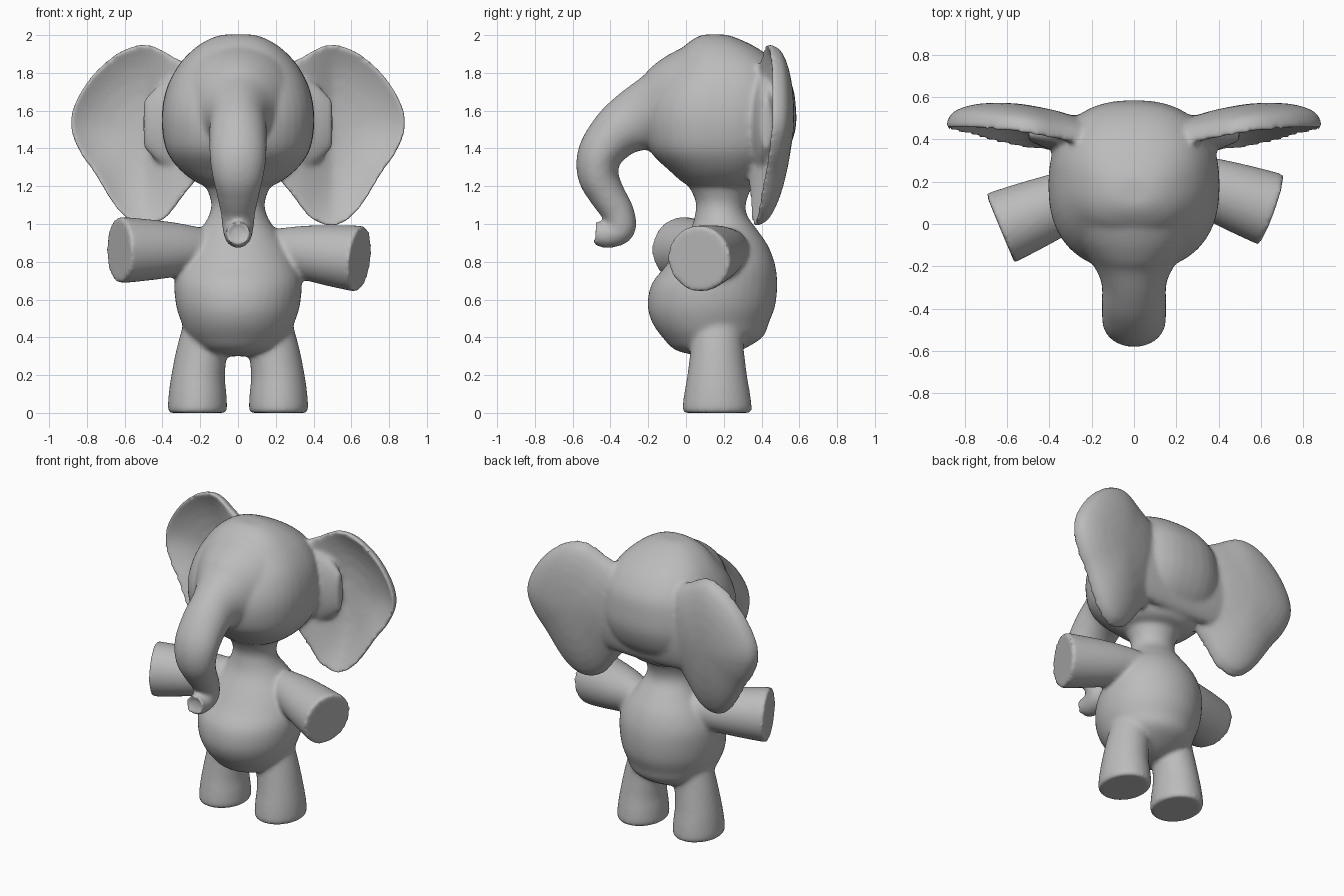
import bpy, bmesh, math
from mathutils import Vector

if "Cube" in bpy.data.objects:
    bpy.data.objects.remove(bpy.data.objects["Cube"])

X, Z = Vector((1, 0, 0)), Vector((0, 0, 1))
SIDES = 40


def spline(points, steps, closed=False):
    """Smooth curve through points of any dimension."""
    p = [Vector(q) for q in points]
    n, out = len(p), []
    for i in range(n if closed else n - 1):
        if closed:
            a, b, c, d = (p[(i + k) % n] for k in (-1, 0, 1, 2))
        else:
            a, b, c, d = (p[min(max(i + k, 0), n - 1)] for k in (-1, 0, 1, 2))
        for s in range(steps):
            t = s / steps
            out.append(b + (c - a) * (t / 2) + (a * 2 - b * 5 + c * 4 - d) * (t * t / 2)
                       + (b * 3 - a - c * 3 + d) * (t ** 3 / 2))
    return out if closed else out + [p[-1]]


def skin_rings(bm, rings):
    """Bridge rings of points into a closed shell and return the end cap."""
    loops = [[bm.verts.new(v) for v in ring] for ring in rings]
    n = len(loops[0])
    for lo, hi in zip(loops, loops[1:]):
        for i in range(n):
            j = (i + 1) % n
            bm.faces.new((lo[i], lo[j], hi[j], hi[i]))
    bm.faces.new(loops[0][::-1])
    return bm.faces.new(loops[-1])


def squared(value, power):
    return math.copysign(abs(value) ** (2 / power), value)


def tube(bm, stations, normal=None, power=2):
    """Loft (super)ellipses (x, y, z, half width, half depth) along a smooth path."""
    path = spline(stations, 5)
    angles = [2 * math.pi * k / SIDES for k in range(SIDES)]
    rings = []
    for i, s in enumerate(path):
        tangent = normal
        if tangent is None:
            tangent = path[min(i + 1, len(path) - 1)].to_3d() - path[max(i - 1, 0)].to_3d()
        tangent = tangent.normalized()
        u = X if abs(tangent.x) < 0.1 else tangent.cross(Z).normalized()
        v = tangent.cross(u)
        rings.append([Vector(s[:3]) + u * (s[3] * squared(math.cos(a), power))
                      + v * (s[4] * squared(math.sin(a), power)) for a in angles])
    return skin_rings(bm, rings)


def add_torso(bm):
    profile = [(.30, .15, .06, .06), (.33, .12, .18, .17), (.40, .14, .26, .265),
               (.48, .13, .30, .31), (.57, .135, .328, .338), (.68, .15, .337, .333),
               (.78, .183, .32, .29), (.88, .20, .27, .237), (.97, .20, .20, .177),
               (1.05, .185, .152, .137), (1.13, .185, .145, .137), (1.26, .18, .2, .2)]
    tube(bm, [(0, y, z, a, b) for z, y, a, b in profile], Z)


def add_head(bm):
    profile = [(1.18, .2, .1, .1), (1.21, .2, .2, .2), (1.28, .185, .30, .27),
               (1.38, .175, .375, .36), (1.5, .18, .402, .4), (1.62, .185, .4, .397),
               (1.74, .2, .37, .36), (1.85, .205, .308, .28), (1.93, .18, .23, .2),
               (1.98, .16, .15, .12), (2.003, .15, .08, .06)]
    tube(bm, [(0, y, z, a, b) for z, y, a, b in profile], Z, 2.35)
    # Soft bridge through the back of the head into both ear roots
    bridge = [(.5, .03, .13), (.4, .07, .22), (.25, .09, .28)]
    half = [(x, .425, 1.53, a, b) for x, a, b in bridge]
    tube(bm, half + [(-x, *rest) for x, *rest in half[::-1]], -X)


def add_trunk(bm):
    path = [(.06, 1.63, .33, .315), (-.04, 1.605, .29, .29), (-.14, 1.58, .225, .245),
            (-.26, 1.55, .158, .174), (-.37, 1.48, .152, .14),
            (-.455, 1.37, .151, .119), (-.465, 1.26, .137, .109), (-.42, 1.16, .113, .096),
            (-.36, 1.06, .092, .086), (-.35, .975, .082, .082), (-.42, .943, .071, .071),
            (-.47, .95, .064, .063), (-.497, .953, .069, .066)]
    tip = tube(bm, [(0, *p) for p in path])
    tip.normal_update()
    bmesh.ops.inset_individual(bm, faces=[tip], thickness=.024, depth=-.03)


def add_leg(bm, side):
    profile = [(0, .215, .15, .177), (.02, .215, .157, .184), (.1, .214, .153, .175),
               (.2, .211, .142, .158), (.35, .189, .134, .14), (.5, .16, .12, .13)]
    tube(bm, [(side * x, .165, z, a, b) for z, x, a, b in profile], Z)


def add_arm(bm, shoulder, hand):
    """Widening limb with a flat end."""
    a, b = Vector(shoulder), Vector(hand)
    radii = (.105, .14, .162, .177)
    stations = [(*a.lerp(b, k / 3), r, r) for k, r in enumerate(radii)]
    tube(bm, stations, b - a)


def add_ear(bm, side):
    """Dished front and domed back sharing one outline, rooted deep in the head."""
    outline = spline([(.08, 1.58), (.17, 1.78), (.34, 1.885), (.48, 1.95), (.62, 1.915),
                      (.76, 1.8), (.858, 1.65), (.887, 1.52), (.843, 1.39), (.755, 1.26),
                      (.655, 1.1), (.57, 1.015), (.48, .99), (.38, 1.035), (.28, 1.16),
                      (.15, 1.34)], 6, True)
    centre = Vector((.52, 1.5))

    def ring(t, dish, dome):
        pts = []
        for p in outline:
            q = centre.lerp(p, t)
            fade = min(1, max(0, (q.x - .25) / .25))
            y = .385 + .14 * (q.x - .48) + .07 * (q.y - 1.48) + dish * fade + dome
            pts.append(Vector((side * q.x, y, q.y)))
        return pts

    scales = [.03, .2, .4, .6, .75, .87, .95]
    rings = [ring(t, .115 * (1 - t ** 2.5), 0) for t in scales + [1]]
    rings += [ring(t, 0, .03 + .14 * math.sqrt(1 - t * t)) for t in [1] + scales[::-1]]
    skin_rings(bm, rings)


# All body parts in one mesh, fused below into a single soft skin
bm = bmesh.new()
add_torso(bm)
add_head(bm)
add_trunk(bm)
add_arm(bm, (.18, .235, .87), (.648, .068, .815))
add_arm(bm, (-.15, .18, .865), (-.632, -.02, .862))
for side in (-1, 1):
    add_leg(bm, side)
    add_ear(bm, side)
bmesh.ops.recalc_face_normals(bm, faces=bm.faces[:])
mesh = bpy.data.meshes.new("elephant_body")
bm.to_mesh(mesh)
bm.free()
body = bpy.data.objects.new("elephant_body", mesh)
bpy.context.collection.objects.link(body)

# Fuse and soften the joints
remesh = body.modifiers.new("fuse", "REMESH")
remesh.mode = "VOXEL"
remesh.voxel_size = .012
remesh.use_smooth_shade = True
soften = body.modifiers.new("soften", "SMOOTH")
soften.factor = .5
soften.iterations = 15

# Plain grey skin
grey = bpy.data.materials.new("grey_skin")
grey.use_nodes = True
colour = (.5, .5, .5, 1)
grey.diffuse_color = colour
grey.node_tree.nodes["Principled BSDF"].inputs["Base Color"].default_value = colour
mesh.materials.append(grey)
